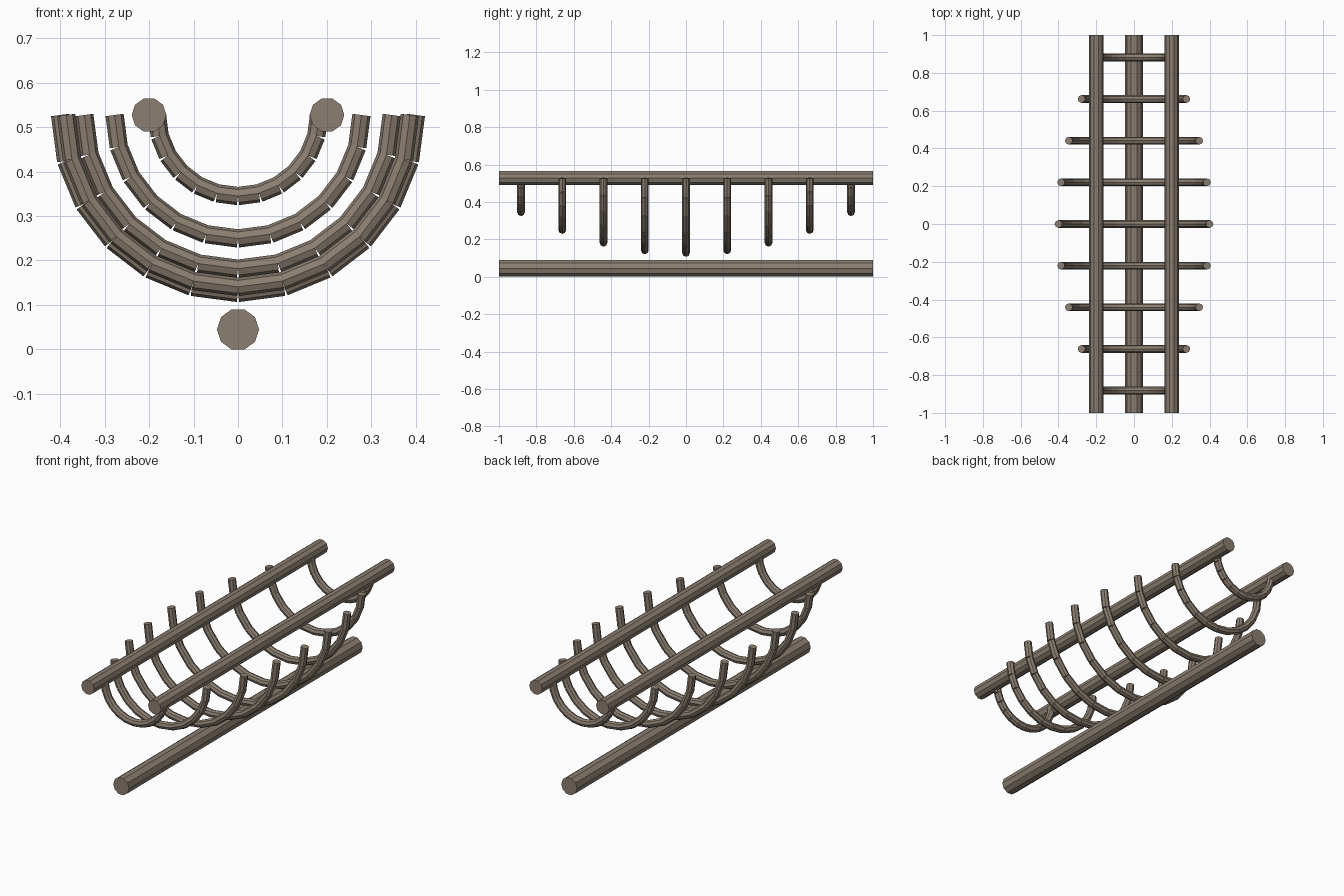
import bpy, bmesh
from math import sin, cos, pi, radians
from mathutils import Vector

if "Cube" in bpy.data.objects:
    bpy.data.objects.remove(bpy.data.objects["Cube"])

wood = bpy.data.materials.new("weathered_wood")
wood.diffuse_color = (0.26, 0.21, 0.165, 1)
wood.use_nodes = True
wood.node_tree.nodes["Principled BSDF"].inputs["Base Color"].default_value = wood.diffuse_color

Y = Vector((0, 1, 0))


def add_log(bm, a, b, radius, sides, u):
    """Capped prism from a to b; u points at the first corner of its section."""
    axis = (b - a).normalized()
    v = axis.cross(u)
    offs = [(u * cos(2 * pi * i / sides) + v * sin(2 * pi * i / sides)) * radius
            for i in range(sides)]
    ra = [bm.verts.new(a + o) for o in offs]
    rb = [bm.verts.new(b + o) for o in offs]
    bm.faces.new(ra[::-1])
    bm.faces.new(rb)
    for i in range(sides):
        j = (i + 1) % sides
        bm.faces.new((ra[i], ra[j], rb[j], rb[i]))


def finish(bm, name):
    me = bpy.data.meshes.new(name)
    bmesh.ops.recalc_face_normals(bm, faces=bm.faces)
    bm.to_mesh(me)
    bm.free()
    me.materials.append(wood)
    bpy.context.collection.objects.link(bpy.data.objects.new(name, me))


def long_beam(name, x, z, radius):
    bm = bmesh.new()
    add_log(bm, Vector((x, -1, z)), Vector((x, 1, z)), radius, 10, Vector((1, 0, 0)))
    finish(bm, name)


RAIL_Z = 0.527

# keel and the two top rails
long_beam("keel", 0, 0.045, 0.0473)
long_beam("rail_left", -0.2, RAIL_Z, 0.039)
long_beam("rail_right", 0.2, RAIL_Z, 0.039)

# half-round ribs, each made of 12 straight pieces, widest amidships
for k in range(-4, 5):
    y = k * 0.2205
    r = 0.4 * (1 - 0.7 * y * y)
    pts = [Vector((r * sin(radians(t)), y, RAIL_Z - r * cos(radians(t))))
           for t in range(-90, 91, 15)]
    bm = bmesh.new()
    for a, b in zip(pts, pts[1:]):
        add_log(bm, a, b, 0.0205, 8, (b - a).normalized().cross(Y))
    finish(bm, f"rib_{k + 5}")
